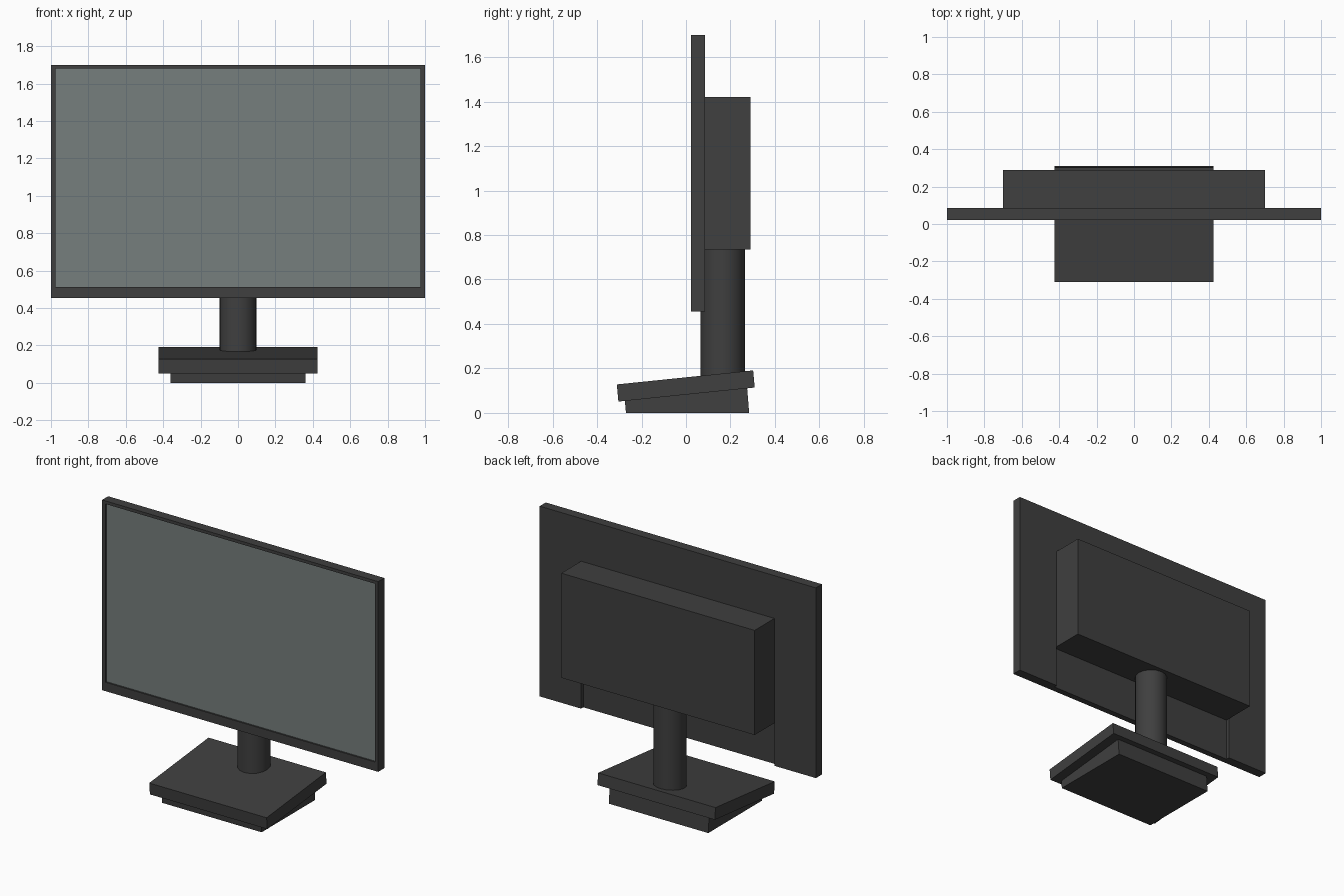
import bpy, bmesh, math
from mathutils import Vector

if "Cube" in bpy.data.objects:
    bpy.data.objects.remove(bpy.data.objects["Cube"])


def material(name, rgb):
    m = bpy.data.materials.new(name)
    m.diffuse_color = (*rgb, 1)
    m.use_nodes = True
    m.node_tree.nodes["Principled BSDF"].inputs["Base Color"].default_value = m.diffuse_color
    return m


DARK = material("dark_plastic", (0.05, 0.05, 0.05))
GLASS = material("screen_glass", (0.18, 0.21, 0.205))


def finish(name, bm, mat):
    bmesh.ops.recalc_face_normals(bm, faces=bm.faces)
    mesh = bpy.data.meshes.new(name)
    bm.to_mesh(mesh)
    bm.free()
    mesh.materials.append(mat)
    ob = bpy.data.objects.new(name, mesh)
    bpy.context.collection.objects.link(ob)
    return ob


def extrude_x(name, profile, half_width, mat=DARK):
    """Extrude a (y, z) profile symmetrically along x."""
    bm = bmesh.new()
    face = bm.faces.new([bm.verts.new((-half_width, y, z)) for y, z in profile])
    out = bmesh.ops.extrude_face_region(bm, geom=[face])["geom"]
    verts = [v for v in out if isinstance(v, bmesh.types.BMVert)]
    bmesh.ops.translate(bm, verts=verts, vec=Vector((2 * half_width, 0, 0)))
    if len(bm.faces) == len(profile) + 1:
        bm.faces.new([v for v in bm.verts if v.co.x < 0])
    return finish(name, bm, mat)


def box(name, half_width, y0, y1, z0, z1, mat=DARK):
    return extrude_x(name, [(y0, z0), (y1, z0), (y1, z1), (y0, z1)], half_width, mat)


def cut(target, cutter):
    mod = target.modifiers.new("cut", 'BOOLEAN')
    mod.operation = 'DIFFERENCE'
    mod.solver = 'EXACT'
    mod.object = cutter
    bpy.context.view_layer.objects.active = target
    bpy.ops.object.modifier_apply(modifier=mod.name)
    cutter.hide_render = True
    bpy.data.objects.remove(cutter)


# Panel housing: screen pocket in front, shallow channel at the back below the box
housing = box("panel_housing", 1.0, 0.022, 0.085, 0.455, 1.70)
cut(housing, box("screen_cutter", 0.975, 0.0, 0.036, 0.513, 1.68))
cut(housing, box("channel_cutter", 0.70, 0.062, 0.2, 0.3, 0.735))

# Screen, slightly recessed
box("screen", 0.975, 0.033, 0.037, 0.513, 1.68, GLASS)

# Electronics box on the back
box("rear_box", 0.70, 0.08, 0.29, 0.735, 1.42)

# Round stand column
bm = bmesh.new()
bmesh.ops.create_cone(bm, cap_ends=True, segments=16, radius1=0.1, radius2=0.1, depth=0.62)
bmesh.ops.translate(bm, verts=bm.verts, vec=(0, 0.165, 0.45))
column = finish("stand_column", bm, DARK)
bpy.context.view_layer.objects.active = column
column.select_set(True)
bpy.ops.object.shade_smooth_by_angle(angle=math.radians(40))

# Tilted base plate on a wedge foot
extrude_x("base_plate", [(-0.304, 0.051), (0.309, 0.114), (0.302, 0.191), (-0.311, 0.128)], 0.425)
extrude_x("base_foot", [(-0.27, 0.0), (0.284, 0.0), (0.275, 0.112), (-0.275, 0.056)], 0.36)
